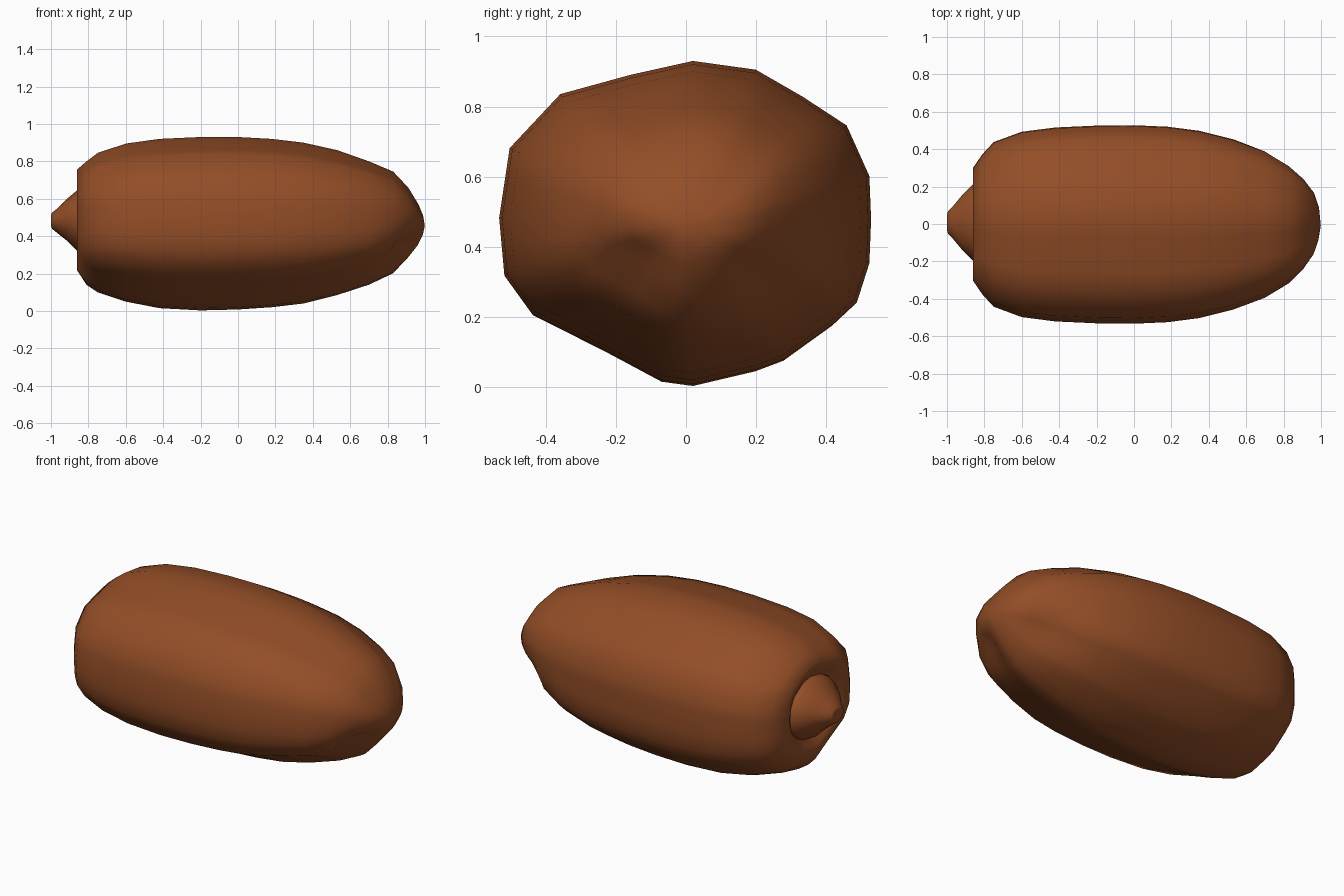
import bpy, bmesh, math
from mathutils import Vector

brown = bpy.data.materials.new("warm brown")
brown.diffuse_color = (0.29, 0.075, 0.02, 1)

# Lumpy cross-section (y, z) of the body at its widest
SECTION = [(0.02, 0.93), (0.2, 0.905), (0.335, 0.827), (0.46, 0.745), (0.525, 0.6),
           (0.53, 0.475), (0.525, 0.35), (0.49, 0.24), (0.42, 0.175), (0.28, 0.075),
           (0.2, 0.045), (0.02, 0.003), (-0.07, 0.015), (-0.23, 0.1), (-0.44, 0.205),
           (-0.52, 0.315), (-0.535, 0.48), (-0.505, 0.68), (-0.36, 0.835), (-0.16, 0.89)]

# Stations along the body: x, top z, bottom z, half width
BODY = [(-0.80, 0.60, 0.36, 0.12), (-0.82, 0.66, 0.31, 0.19), (-0.85, 0.71, 0.26, 0.25),
        (-0.862, 0.755, 0.22, 0.30), (-0.81, 0.80, 0.14, 0.375), (-0.75, 0.845, 0.10, 0.44),
        (-0.6, 0.895, 0.05, 0.495), (-0.42, 0.92, 0.015, 0.518), (-0.2, 0.93, 0.003, 0.528),
        (0, 0.93, 0.008, 0.53), (0.18, 0.92, 0.02, 0.522), (0.35, 0.90, 0.04, 0.50),
        (0.53, 0.86, 0.085, 0.455), (0.70, 0.80, 0.14, 0.392), (0.83, 0.745, 0.2, 0.315),
        (0.91, 0.66, 0.28, 0.245), (0.965, 0.57, 0.35, 0.17), (0.99, 0.51, 0.405, 0.09)]

# Stem stations
NUB = [(-0.80, 0.67, 0.29, 0.23), (-0.86, 0.645, 0.32, 0.205), (-0.92, 0.595, 0.38, 0.145),
       (-0.97, 0.545, 0.42, 0.085), (-0.995, 0.525, 0.44, 0.06), (-1.0, 0.51, 0.455, 0.04)]

# Hollows pressed into the pointed end: centre, push, radius
DENTS = [(Vector((0.9, -0.17, 0.35)), Vector((-0.055, 0.01, 0.025)), 0.11),
         (Vector((0.84, 0.28, 0.29)), Vector((-0.05, -0.035, 0.03)), 0.15)]


def body_ring(x, top, bottom, w):
    mid = (top + bottom) / 2
    pts = []
    n = len(SECTION)
    for i in range(n):
        a, b = SECTION[i], SECTION[(i + 1) % n]
        for t in (0, 0.5):
            y = a[0] + (b[0] - a[0]) * t
            z = a[1] + (b[1] - a[1]) * t
            pts.append(Vector((x, y / 0.532 * w,
                               mid + (z - 0.4665) / 0.4635 * (top - bottom) / 2)))
    return pts


def nub_ring(x, top, bottom, w, n=16):
    return [Vector((x, 0.008 + w * math.sin(2 * math.pi * i / n),
                    (top + bottom) / 2 + (top - bottom) / 2 * math.cos(2 * math.pi * i / n)))
            for i in range(n)]


def loft(name, rings, start, end):
    bm = bmesh.new()
    loops = [[bm.verts.new(p) for p in r] for r in rings]
    n = len(loops[0])
    for a, b in zip(loops, loops[1:]):
        for i in range(n):
            j = (i + 1) % n
            bm.faces.new((a[i], a[j], b[j], b[i]))
    for ring, tip in ((loops[0], start), (loops[-1], end)):
        v = bm.verts.new(tip)
        for i in range(n):
            bm.faces.new((ring[i], ring[(i + 1) % n], v))
    for v in bm.verts:
        for c, push, r in DENTS:
            v.co += push * math.exp(-((v.co - c).length / r) ** 2)
    bmesh.ops.recalc_face_normals(bm, faces=bm.faces)
    for f in bm.faces:
        f.smooth = True
    me = bpy.data.meshes.new(name)
    bm.to_mesh(me)
    bm.free()
    me.materials.append(brown)
    ob = bpy.data.objects.new(name, me)
    bpy.context.collection.objects.link(ob)
    return ob


# Main body and the stem nub set in its hollow blunt end
loft("body", [body_ring(*s) for s in BODY], (-0.79, 0, 0.48), (1.0, -0.01, 0.455))
loft("stem_nub", [nub_ring(*s) for s in NUB], (-0.78, 0.008, 0.48), (-0.985, 0.008, 0.482))
